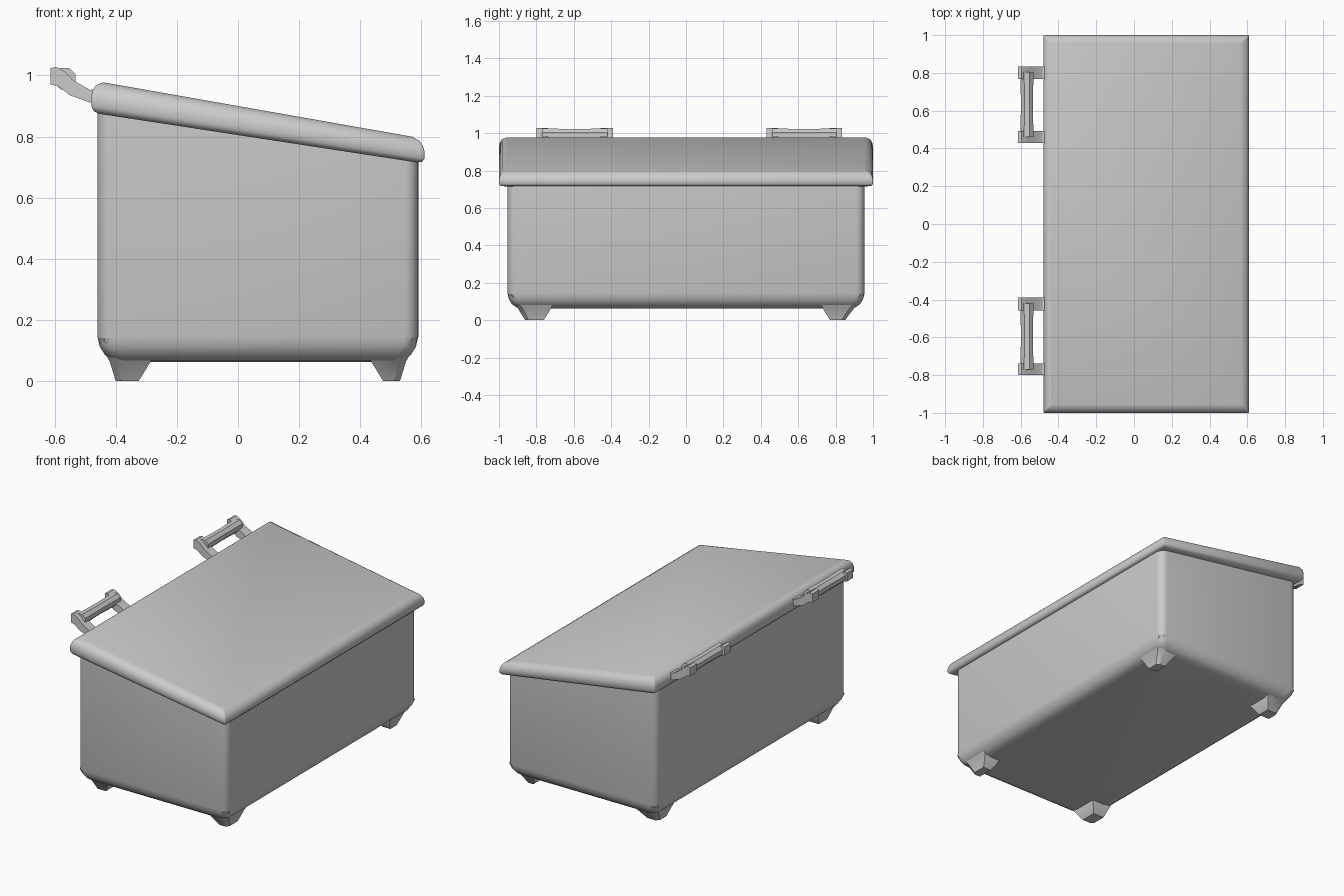
import bpy, bmesh, math
from mathutils import Vector

if "Cube" in bpy.data.objects:
    bpy.data.objects.remove(bpy.data.objects["Cube"])


def loft(name, rings, angle=40):
    """Skin a list of equal-length point rings and cap both ends."""
    bm = bmesh.new()
    vs = [[bm.verts.new(p) for p in r] for r in rings]
    n = len(rings[0])
    for a, b in zip(vs, vs[1:]):
        for i in range(n):
            j = (i + 1) % n
            bm.faces.new((a[i], a[j], b[j], b[i]))
    bm.faces.new(vs[0][::-1])
    bm.faces.new(vs[-1])
    bmesh.ops.recalc_face_normals(bm, faces=bm.faces[:])
    me = bpy.data.meshes.new(name)
    bm.to_mesh(me)
    bm.free()
    ob = bpy.data.objects.new(name, me)
    bpy.context.collection.objects.link(ob)
    bpy.context.view_layer.objects.active = ob
    bpy.ops.object.select_all(action='DESELECT')
    ob.select_set(True)
    bpy.ops.object.shade_smooth_by_angle(angle=math.radians(angle))
    return ob


def rounded_rect(x0, x1, y, r, zf, steps=4):
    """Rounded rectangle symmetric in y; zf gives the height at each x."""
    pts = []
    for cx, cy, a0 in ((x1 - r, y - r, 0), (x0 + r, y - r, 90),
                       (x0 + r, r - y, 180), (x1 - r, r - y, 270)):
        for k in range(steps + 1):
            a = math.radians(a0 + 90 * k / steps)
            px, py = cx + r * math.cos(a), cy + r * math.sin(a)
            pts.append((px, py, zf(px)))
    return pts


# Body: rounded tub with a sloping top hidden under the lid
rings = []
for inset, z in ((.085, .062), (.05, .068), (.025, .085), (.008, .112), (0, .145)):
    rings.append(rounded_rect(-.46 + inset, .59 - inset, .955 - inset, .045, lambda x, z=z: z))
rings.append(rounded_rect(-.46, .59, .955, .045, lambda x: .84 - .163 * x))
loft("body", rings)

# Lid: sloping slab with rolled edges
def lid_z(t):
    return lambda x: (1 - t) * (.805 - .153 * x) + t * (.90 - .176 * x)

rings = [rounded_rect(-.48 + i, .61 - i, 1 - i, .006, lid_z(t), 2)
         for i, t in ((.025, 0), (.008, .06), (0, .2), (0, .5),
                      (.005, .7), (.016, .88), (.04, 1))]
loft("lid", rings, 60)

# Feet: tapered corner legs, each ring is (z, outer x, outer y, inner x, inner y)
def foot(name, cx, cy, sx, sy, length_x, length_y, outer_y):
    rings = []
    for z, ox, oy, ix, iy, c in ((.14, .002, .002, .04, .04, .02),
                                 (.11, .012, .015, .04, .04, .025),
                                 (.065, .04, .055, .04, .04, .025),
                                 (0, .06, outer_y, 0, 0, .018)):
        X, Y = .06 + length_x + ix, outer_y + length_y + iy
        ring = [(ox, oy + c), (ox + c, oy), (X, oy), (X, Y), (ox, Y)]
        rings.append([(cx + sx * p, cy + sy * q, z) for p, q in ring])
    loft(name, rings, 35)

for side, cy, sy, ly, oy in (("near", -.955, 1, .10, .095), ("far", .955, -1, .08, .105)):
    foot("back_foot_" + side, -.46, cy, 1, sy, .075, ly, oy)
    foot("front_foot_" + side, .59, cy, -1, sy, .055, ly, oy)

# Hinge loops: two bent arms joined by a faceted bar
arm = [(-.455, .955), (-.485, .953), (-.54, .985), (-.565, 1.012), (-.595, 1.028),
       (-.613, 1.024), (-.613, .97), (-.59, .966), (-.55, .935), (-.485, .912), (-.455, .91)]

def hinge(name, y0, y1):
    for tag, a, b in (("arm_near", y0, y0 + .062), ("arm_far", y1 - .068, y1)):
        loft(name + "_" + tag, [[(x, y, z) for x, z in arm] for y in (a, b)], 30)
    mid = (y0 + y1) / 2
    rings = []
    for y, r in ((y0 + .03, .038), (mid, .034), (y1 - .03, .038)):
        rings.append([(-.567 + r * math.cos(math.radians(22.5 + 45 * k)), y,
                       .99 + r * math.sin(math.radians(22.5 + 45 * k))) for k in range(8)])
    loft(name + "_bar", rings, 30)

hinge("hinge_far", .43, .835)
hinge("hinge_near", -.80, -.39)
